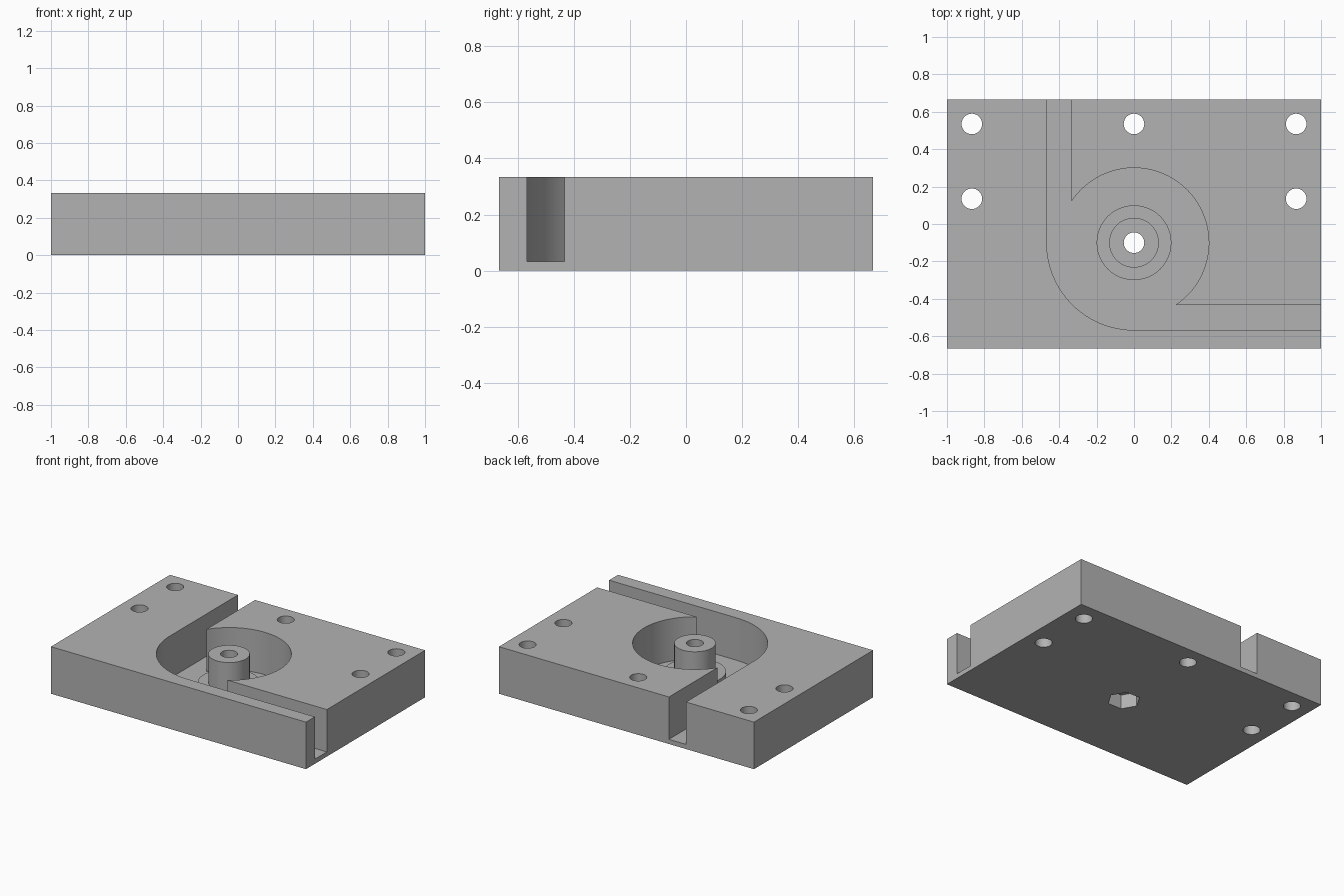
import bpy
import bmesh
from math import radians, cos, sin, asin, degrees, pi

if "Cube" in bpy.data.objects:
    bpy.data.objects.remove(bpy.data.objects["Cube"], do_unlink=True)

# Dimensions
W, D, H = 2.0, 4 / 3, 1 / 3
FLOOR = 0.033
CX, CY = 0.0, -0.1
CHAMBER_R, SWEEP_R, CHANNEL_R = 0.4, 0.467, 0.333
HOLE_R = 0.055

grey = bpy.data.materials.new("plain_grey")
grey.use_nodes = True
colour = (0.45, 0.45, 0.45, 1)
grey.diffuse_color = colour
grey.node_tree.nodes["Principled BSDF"].inputs["Base Color"].default_value = colour


def prism(name, outline, z0, z1):
    """Extrude a closed outline from z0 up to z1."""
    bm = bmesh.new()
    face = bm.faces.new([bm.verts.new((x, y, z0)) for x, y in outline])
    out = bmesh.ops.extrude_face_region(bm, geom=[face])
    top = [v for v in out["geom"] if isinstance(v, bmesh.types.BMVert)]
    bmesh.ops.translate(bm, verts=top, vec=(0, 0, z1 - z0))
    bmesh.ops.recalc_face_normals(bm, faces=bm.faces)
    mesh = bpy.data.meshes.new(name)
    bm.to_mesh(mesh)
    bm.free()
    mesh.materials.append(grey)
    obj = bpy.data.objects.new(name, mesh)
    bpy.context.collection.objects.link(obj)
    return obj


def arc(r, a0, a1, n, x=CX, y=CY):
    angles = [radians(a0 + (a1 - a0) * i / n) for i in range(n + 1)]
    return [(x + r * cos(a), y + r * sin(a)) for a in angles]


def circle(r, x=CX, y=CY, n=48):
    return arc(r, 0, 360, n, x, y)[:-1]


def combine(target, other, operation):
    """Boolean another solid into the target and discard it."""
    mod = target.modifiers.new("boolean", "BOOLEAN")
    mod.operation = operation
    mod.solver = "EXACT"
    mod.object = other
    bpy.context.view_layer.objects.active = target
    bpy.ops.object.modifier_apply(modifier=mod.name)
    bpy.data.objects.remove(other, do_unlink=True)


# Rectangular block
x, y = W / 2, D / 2
block = prism("housing_block", [(-x, -y), (x, -y), (x, y), (-x, y)], 0, H)

# Round chamber with two tangent channels leaving at the back and the left
tip = degrees(asin(CHANNEL_R / CHAMBER_R))
pocket = [(CX - SWEEP_R, y + 0.1)]
pocket += arc(SWEEP_R, 180, 270, 24)
pocket += [(x + 0.1, CY - SWEEP_R), (x + 0.1, CY - CHANNEL_R)]
pocket += arc(CHAMBER_R, -tip, 90 + tip, 48)
pocket += [(CX - CHANNEL_R, y + 0.1)]
combine(block, prism("pocket_cutter", pocket, FLOOR, H + 0.1), "DIFFERENCE")

# Stepped centre post
post = prism("post_base", circle(0.2), FLOOR / 2, 0.133)
combine(post, prism("post_shaft", circle(0.133), FLOOR, H), "UNION")
combine(block, post, "UNION")

# Hexagonal nut recess underneath
combine(block, prism("nut_cutter", circle(0.106, n=6), -0.1, 0.1), "DIFFERENCE")

# Post bore and mounting holes
holes = [(CX, CY), (0, 0.535)]
holes += [(side * 0.867, hy) for side in (-1, 1) for hy in (0.135, 0.535)]
for hx, hy in holes:
    cutter = prism("hole_cutter", circle(HOLE_R, hx, hy, 32), -0.1, H + 0.1)
    combine(block, cutter, "DIFFERENCE")

# Smooth round walls, crisp edges
bpy.ops.object.select_all(action="DESELECT")
block.select_set(True)
bpy.context.view_layer.objects.active = block
bpy.ops.object.shade_smooth_by_angle(angle=pi / 6)
